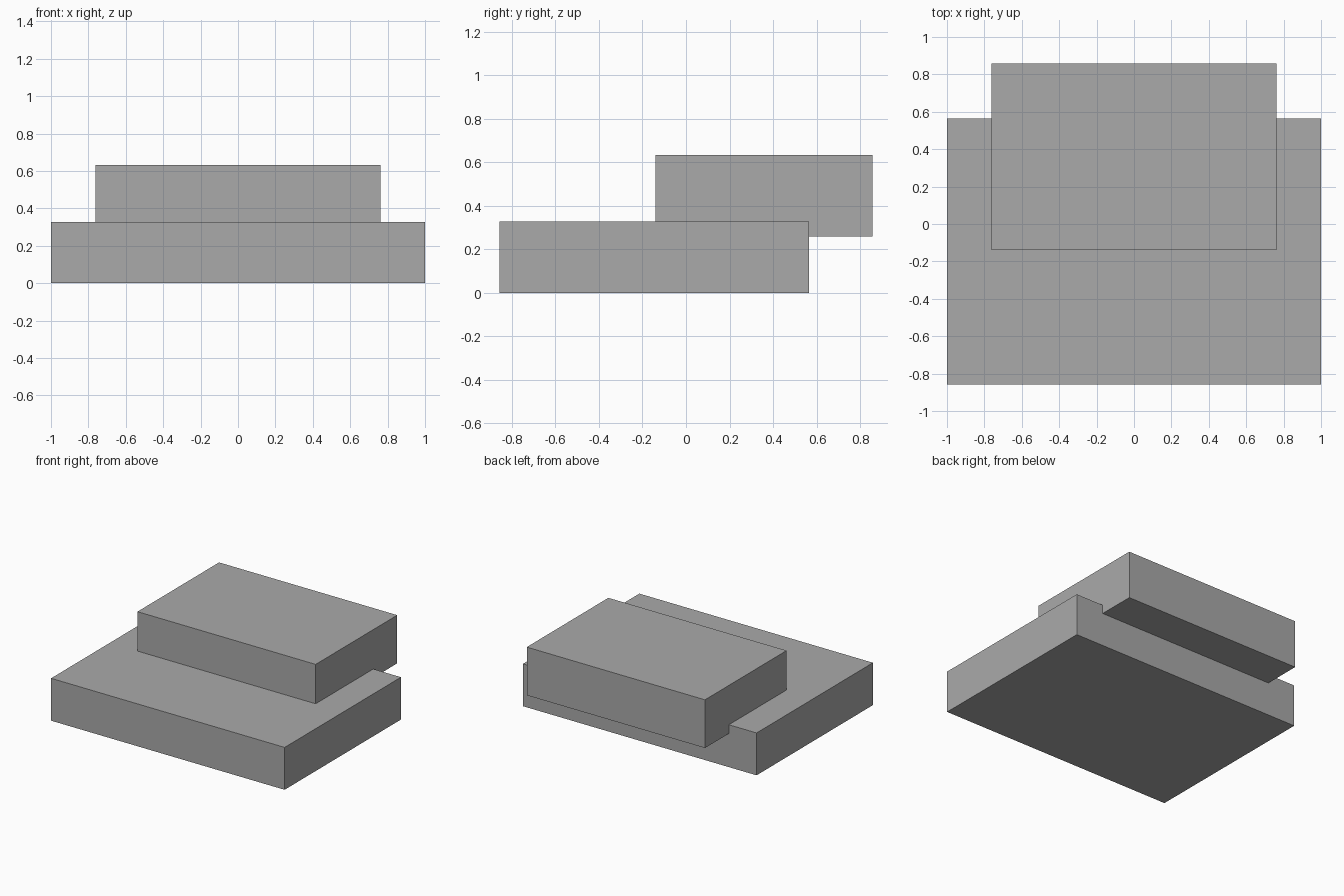
import bpy

cube = bpy.data.objects.get("Cube")
if cube:
    bpy.data.objects.remove(cube, do_unlink=True)

# Single plain colour
grey = bpy.data.materials.new("plain_grey")
grey.use_nodes = True
colour = (0.4, 0.4, 0.4, 1)
grey.diffuse_color = colour
grey.node_tree.nodes["Principled BSDF"].inputs["Base Color"].default_value = colour


def slab(name, low, high):
    """Box spanning two opposite corners."""
    centre = [(a + b) / 2 for a, b in zip(low, high)]
    bpy.ops.mesh.primitive_cube_add(size=1, location=centre)
    obj = bpy.context.object
    obj.name = name
    obj.scale = [b - a for a, b in zip(low, high)]
    bpy.ops.object.transform_apply(location=False, rotation=False, scale=True)
    obj.data.materials.append(grey)
    return obj


# Wide base slab
slab("base_slab", (-1, -0.858, 0), (1, 0.565, 0.328))

# Narrower slab sunk into the base and overhanging its back edge
slab("upper_slab", (-0.763, -0.14, 0.26), (0.763, 0.858, 0.633))
